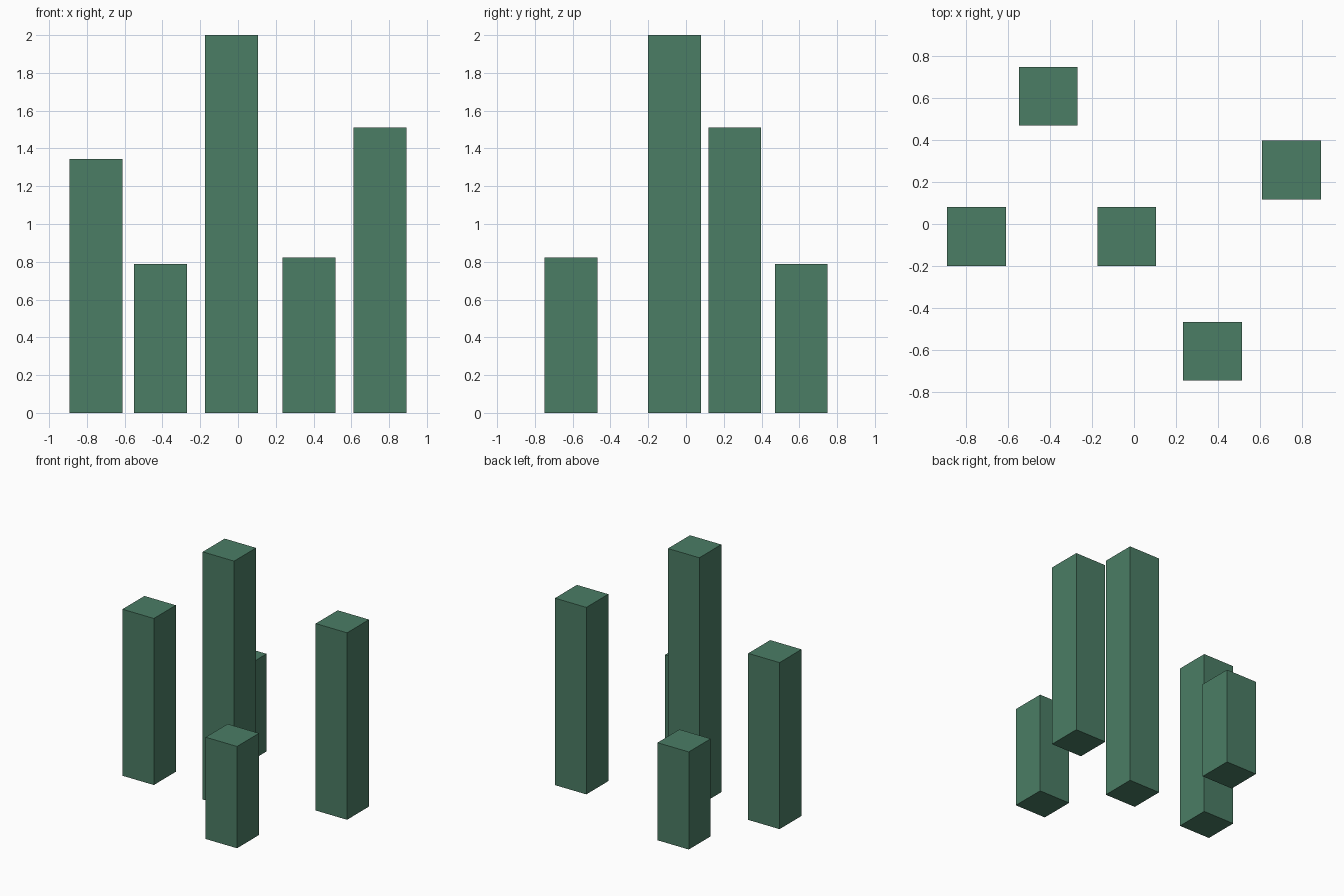
import bpy

# Remove the default cube
default = bpy.data.objects.get("Cube")
if default:
    bpy.data.objects.remove(default, do_unlink=True)

# Single muted green material
GREEN = (0.07, 0.205, 0.13, 1.0)
green = bpy.data.materials.new("muted_green")
green.use_nodes = True
green.diffuse_color = GREEN
green.node_tree.nodes["Principled BSDF"].inputs["Base Color"].default_value = GREEN

WIDTH = 0.28


def pillar(name, x, y, height):
    """Square pillar standing on the ground."""
    bpy.ops.mesh.primitive_cube_add(size=1, location=(x, y, height / 2))
    obj = bpy.context.object
    obj.name = name
    obj.scale = (WIDTH, WIDTH, height)
    bpy.ops.object.transform_apply(location=False, rotation=False, scale=True)
    obj.data.materials.append(green)
    return obj


# Five separate pillars of different heights
pillar("center_pillar", -0.035, -0.06, 2.0)
pillar("right_pillar", -0.752, -0.06, 1.345)
pillar("left_pillar", 0.752, 0.258, 1.51)
pillar("back_pillar", -0.41, 0.61, 0.788)
pillar("front_pillar", 0.375, -0.608, 0.822)
